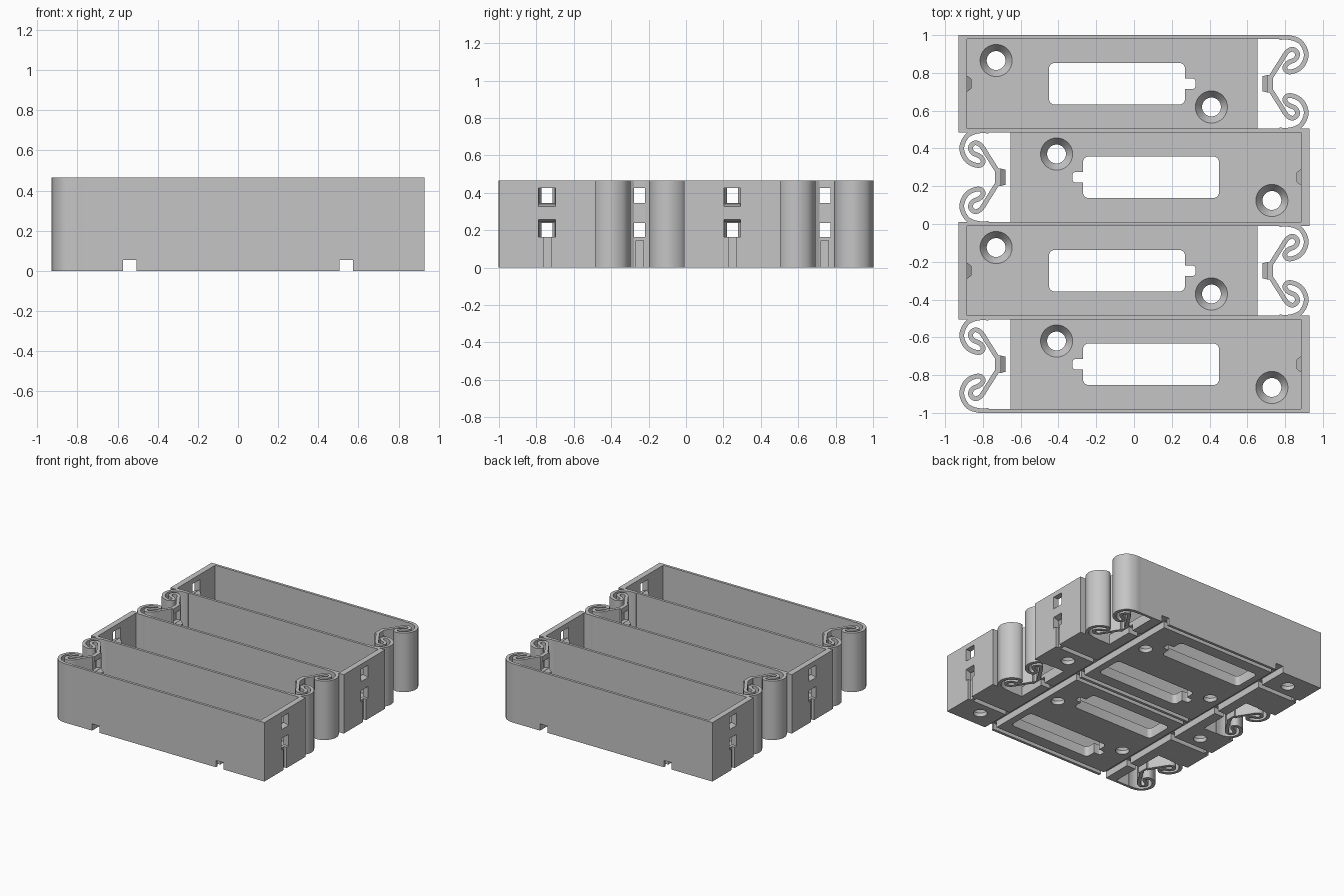
import bpy, bmesh, math
from mathutils import Matrix, Vector

if "Cube" in bpy.data.objects:
    bpy.data.objects.remove(bpy.data.objects["Cube"], do_unlink=True)

HEIGHT, FLOOR, PITCH, END = 0.465, 0.08, 0.495, 0.93
HALF = PITCH / 2
scene = bpy.context.scene.collection

grey = bpy.data.materials.new("light grey plastic")
grey.use_nodes = True
grey.diffuse_color = (0.56, 0.56, 0.56, 1)
grey.node_tree.nodes["Principled BSDF"].inputs["Base Color"].default_value = grey.diffuse_color


def make(name, bm):
    bmesh.ops.recalc_face_normals(bm, faces=bm.faces)
    mesh = bpy.data.meshes.new(name)
    bm.to_mesh(mesh)
    bm.free()
    mesh.materials.append(grey)
    ob = bpy.data.objects.new(name, mesh)
    scene.objects.link(ob)
    return ob


def loft(name, a, b):
    """Solid between two matching rings of points."""
    bm = bmesh.new()
    ra, rb = [[bm.verts.new(p) for p in ring] for ring in (a, b)]
    bm.faces.new(ra)
    bm.faces.new(rb)
    for i in range(len(ra)):
        j = (i + 1) % len(ra)
        bm.faces.new((ra[i], ra[j], rb[j], rb[i]))
    return make(name, bm)


def taper(name, x0, y0, za, zb, x1, y1, zc, zd):
    """Block along x with its own half width and heights at each end."""
    ring = lambda x, y, lo, hi: [(x, -y, lo), (x, y, lo), (x, y, hi), (x, -y, hi)]
    return loft(name, ring(x0, y0, za, zb), ring(x1, y1, zc, zd))


def box(name, xa, xb, ya, yb, za, zb):
    ring = lambda z: [(xa, ya, z), (xb, ya, z), (xb, yb, z), (xa, yb, z)]
    return loft(name, ring(za), ring(zb))


def round_box(name, xa, xb, ya, yb, r, za, zb):
    pts = []
    corners = ((xb - r, yb - r), (xa + r, yb - r), (xa + r, ya + r), (xb - r, ya + r))
    for k, (cx, cy) in enumerate(corners):
        for s in range(6):
            t = (k + s / 5) * math.pi / 2
            pts.append((cx + r * math.cos(t), cy + r * math.sin(t)))
    return loft(name, [(x, y, za) for x, y in pts], [(x, y, zb) for x, y in pts])


def cone(name, x, y, ra, rb, za, zb):
    angles = [i * math.tau / 32 for i in range(32)]
    ring = lambda r, z: [(x + r * math.cos(t), y + r * math.sin(t), z) for t in angles]
    return loft(name, ring(ra, za), ring(rb, zb))


def cut(ob, cutters):
    for c in cutters:
        c.hide_render = True
        mod = ob.modifiers.new("cut", "BOOLEAN")
        mod.operation, mod.solver, mod.object = "DIFFERENCE", "EXACT", c
    bpy.context.view_layer.update()
    mesh = bpy.data.meshes.new_from_object(ob.evaluated_get(bpy.context.evaluated_depsgraph_get()))
    ob.modifiers.clear()
    ob.data = mesh
    for c in cutters:
        bpy.data.objects.remove(c, do_unlink=True)
    return ob


def smooth_path(pts, steps=5):
    """Catmull-Rom curve through the points."""
    p = [Vector(q) for q in pts]
    p = [2 * p[0] - p[1]] + p + [2 * p[-1] - p[-2]]
    out = []
    for a, b, c, d in zip(p, p[1:], p[2:], p[3:]):
        for s in range(steps):
            t = s / steps
            out.append(0.5 * (2 * b + (c - a) * t + (2 * a - 5 * b + 4 * c - d) * t * t
                              + (3 * b - a - 3 * c + d) * t ** 3))
    return out + [p[-2]]


def ribbon(name, path, width):
    """Upright strip following a path."""
    left, right = [], []
    for i, p in enumerate(path):
        d = (path[min(i + 1, len(path) - 1)] - path[max(i - 1, 0)]).normalized()
        n = Vector((-d.y, d.x)) * width / 2
        left.append(p + n)
        right.append(p - n)
    outline = left + right[::-1]
    return loft(name, [(p.x, p.y, 0) for p in outline], [(p.x, p.y, HEIGHT) for p in outline])


def cross_channels():
    return [box("channel", s * 0.54 - 0.033, s * 0.54 + 0.033, -0.4, 0.4, -0.1, 0.053)
            for s in (-1, 1)]


# Floor with connector slot, countersunk holes and wiring channels
cutters = cross_channels() + [
    round_box("slot", -0.45, 0.27, -0.11, 0.11, 0.03, -0.1, 0.2),
    round_box("slot_tab", 0.2, 0.325, -0.028, 0.028, 0.015, -0.11, 0.21),
    box("groove", -1, -0.54, -0.02, 0.02, -0.12, 0.05),
    box("groove", 0.54, 1, -0.02, 0.02, -0.12, 0.05),
    box("side_groove", -0.54, 0.54, HALF - 0.045, HALF - 0.011, -0.13, 0.05)]
for x, y in ((-0.73, 0.123), (0.41, -0.123)):
    cutters += [cone("hole", x, y, 0.05, 0.05, -0.1, 0.2),
                cone("countersink", x, y, 0.05, 0.0865, 0.03, FLOOR + 0.002)]
floor = cut(box("floor", -0.887, 0.655, -HALF, HALF, 0, FLOOR), cutters)

# Long side walls
walls = [cut(box("side_wall", -END, 0.81, s * HALF - 0.01, s * HALF + 0.01, 0, HEIGHT),
             cross_channels()) for s in (-1, 1)]

# Solid end wall with two flared windows and a wire groove
end_wall = cut(box("end_wall", -END, -0.885, -HALF - 0.01, HALF + 0.01, 0, HEIGHT), [
    taper("window", -0.94, 0.045, 0.165, 0.26, -0.87, 0.045, 0.165, 0.24),
    taper("window", -0.94, 0.045, 0.325, 0.425, -0.87, 0.045, 0.345, 0.425),
    box("groove", -1, -0.907, -0.02, 0.02, -0.1, 0.175)])
end_contact = taper("end_contact", -0.887, 0.045, 0.24, 0.345, -0.86, 0.025, 0.262, 0.323)

# Folded spring at the open end
half_path = [(0.77, 0.245), (0.82, 0.245), (0.874, 0.227), (0.904, 0.187), (0.911, 0.143),
             (0.89, 0.095), (0.853, 0.069), (0.816, 0.063), (0.798, 0.085), (0.816, 0.111),
             (0.853, 0.129), (0.866, 0.158), (0.843, 0.182), (0.811, 0.169), (0.779, 0.121),
             (0.725, 0.036)]
half = smooth_path(half_path)
springs = [ribbon("spring_arm", [Vector((p.x, s * p.y)) for p in half], 0.025) for s in (-1, 1)]

# Spring pad with matching windows and contact
pad = cut(box("spring_pad", 0.705, 0.735, -0.046, 0.046, 0, HEIGHT), [
    box("window", 0.6, 0.8, -0.043, 0.043, 0.165, 0.24),
    box("window", 0.6, 0.8, -0.043, 0.043, 0.345, 0.425),
    box("groove", 0.722, 0.8, -0.02, 0.02, -0.1, 0.145)])
pad_contact = taper("spring_contact", 0.706, 0.046, 0.24, 0.345, 0.681, 0.04, 0.262, 0.323)

parts = [floor, *walls, end_wall, end_contact, *springs, pad, pad_contact]
for ob in parts:
    ob.data.shade_smooth()
    ob.data.set_sharp_from_angle(angle=math.radians(30))

# Four trays side by side, every second one turned around
for row in range(4):
    turn = Matrix.Rotation(math.pi * (row % 2), 4, "Z")
    place = Matrix.Translation((0, PITCH * (1.5 - row), 0)) @ turn
    for ob in parts:
        tray_part = ob if row == 0 else ob.copy()
        if row:
            scene.objects.link(tray_part)
        tray_part.matrix_world = place
